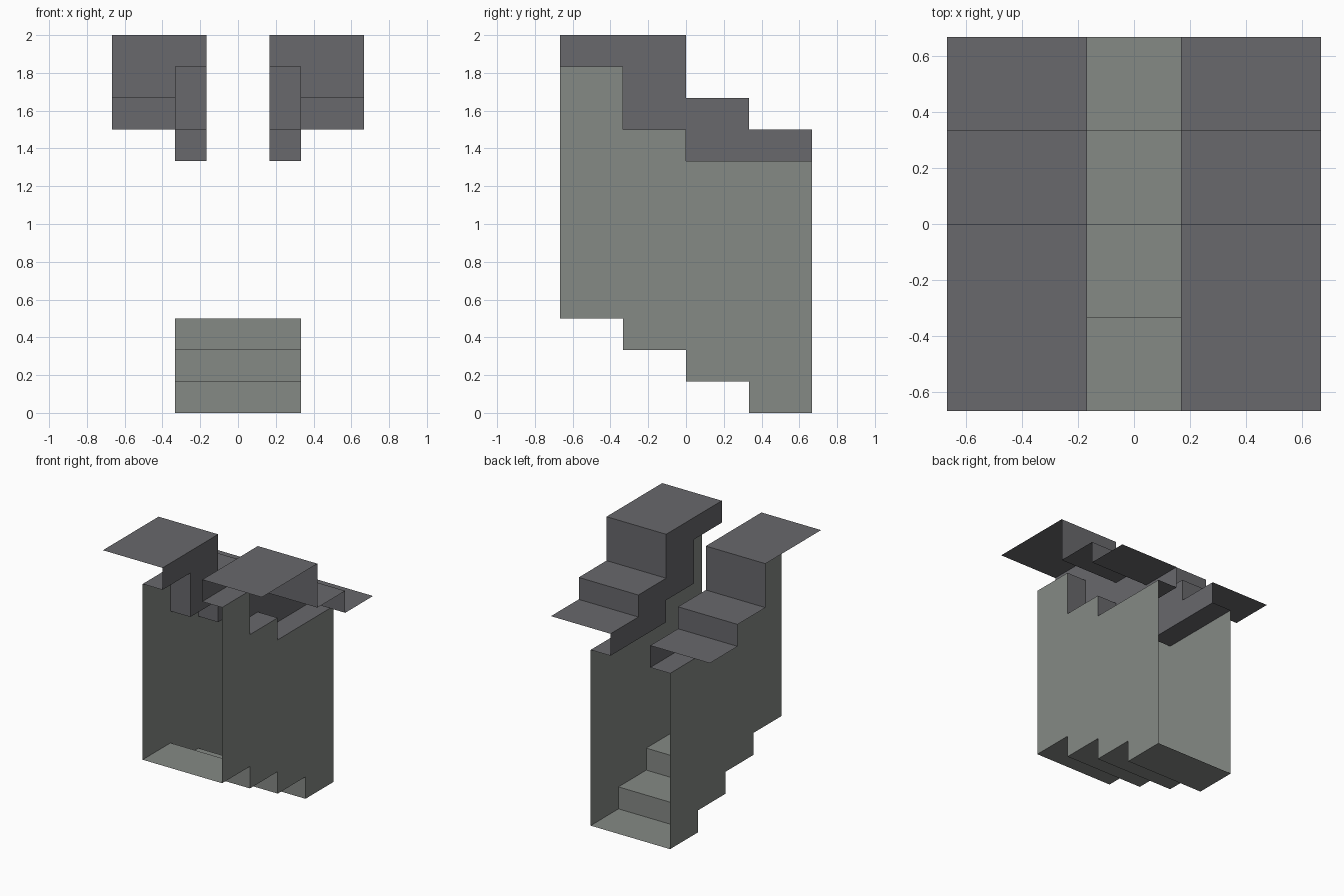
import bpy

if "Cube" in bpy.data.objects:
    bpy.data.objects.remove(bpy.data.objects["Cube"])

U = 1 / 6  # module of the grid the model is laid out on

# Stepped profiles along the depth, as (y, z) in modules, front to back
GROUND = [(-4, 12), (0, 12), (0, 10), (2, 10), (2, 9), (4, 9)]
CEILING = [(-4, 11), (-2, 11), (-2, 9), (0, 9), (0, 8), (4, 8)]
STAIRS = [(-4, 3), (-2, 3), (-2, 2), (0, 2), (0, 1), (2, 1), (2, 0), (4, 0)]


def material(name, rgb):
    m = bpy.data.materials.new(name)
    m.diffuse_color = (*rgb, 1)
    m.use_nodes = True
    m.node_tree.nodes["Principled BSDF"].inputs["Base Color"].default_value = m.diffuse_color
    return m


STONE = material("light stone", (0.235, 0.251, 0.235))
ROCK = material("dark rock", (0.138, 0.138, 0.150))


def add_object(name, verts, faces, mat, mirror):
    mesh = bpy.data.meshes.new(name)
    mesh.from_pydata([tuple(c * U for c in v) for v in verts], [], faces)
    mesh.materials.append(mat)
    ob = bpy.data.objects.new(name, mesh)
    bpy.context.collection.objects.link(ob)
    if mirror:
        mod = ob.modifiers.new("Mirror", 'MIRROR')
        mod.use_mirror_merge = False
    return ob


def sweep(name, profile, x0, x1, mat, mirror=True, flip=False):
    """Stepped sheet: the profile stretched from x0 to x1."""
    verts = [(x, y, z) for y, z in profile for x in (x0, x1)]
    faces = [(2 * i, 2 * i + 1, 2 * i + 3, 2 * i + 2) for i in range(len(profile) - 1)]
    if flip:
        faces = [f[::-1] for f in faces]
    return add_object(name, verts, faces, mat, mirror)


def side(name, top, bottom, x, mat):
    """Upright sheet at x between two stepped profiles, mirrored to the other side."""
    outline = top + bottom[::-1]
    return add_object(name, [(x, y, z) for y, z in outline],
                      [tuple(range(len(outline)))], mat, True)


# Stair flight descending to the back
sweep("stair_flight", STAIRS, -2, 2, STONE, mirror=False)
# Passage walls
side("passage_wall", CEILING, STAIRS, 2, STONE)
# Stepped ground on both sides of the slot
sweep("stepped_ground", GROUND, 1, 4, ROCK)
# Slot sides, and the stepped ceiling ledges below the ground
side("slot_side", GROUND, CEILING, 1, ROCK)
sweep("ceiling_ledge", CEILING, 1, 2, ROCK, flip=True)
